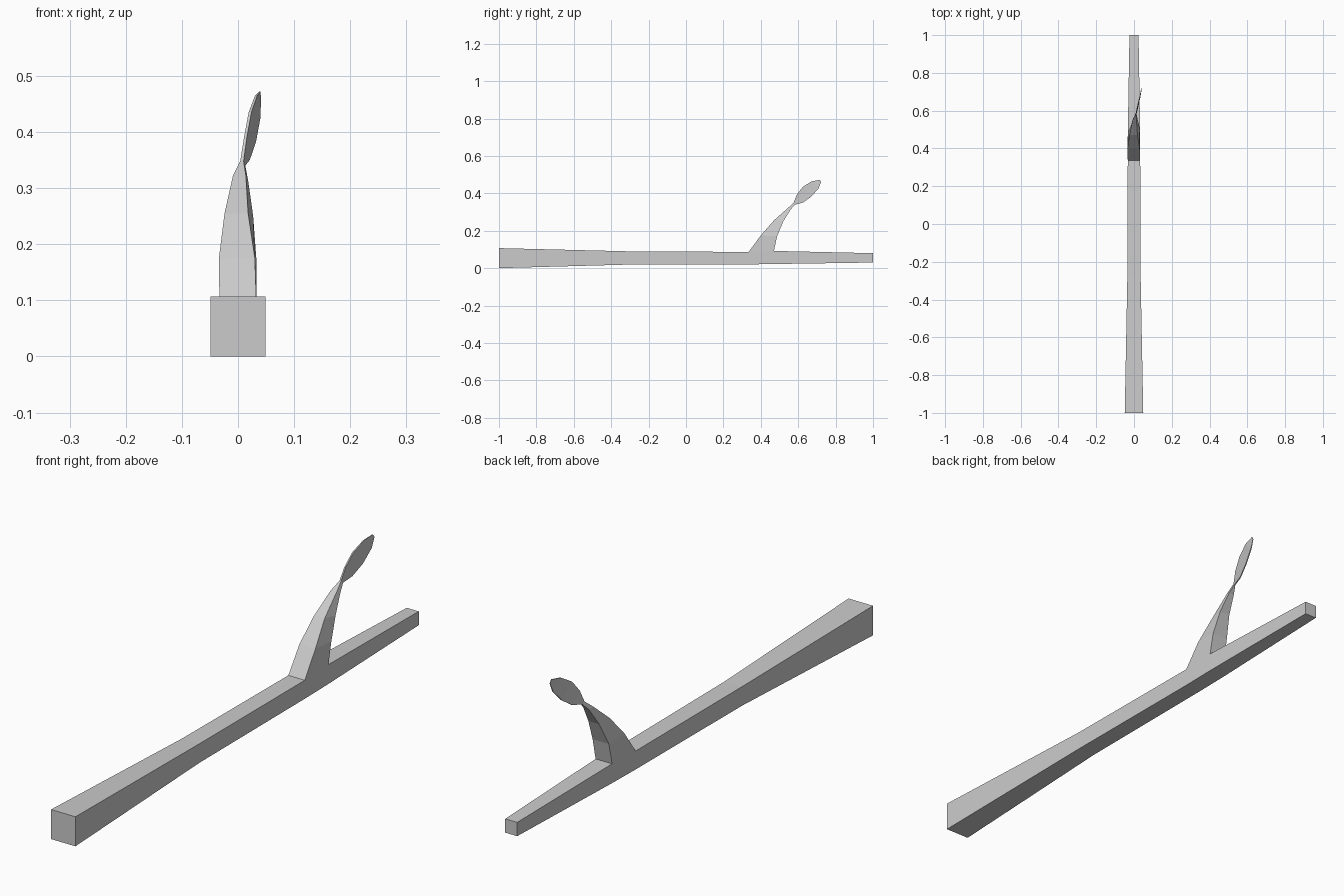
import bpy
import bmesh

cube = bpy.data.objects.get("Cube")
if cube:
    bpy.data.objects.remove(cube, do_unlink=True)

grey = bpy.data.materials.new("plain grey")
grey.use_nodes = True
colour = (0.6, 0.6, 0.6, 1)
grey.diffuse_color = colour
grey.node_tree.nodes["Principled BSDF"].inputs["Base Color"].default_value = colour

bm = bmesh.new()


def ring(points):
    return [bm.verts.new(p) for p in points]


def bridge(a, b, skip=None):
    for i in range(4):
        if i != skip:
            j = (i + 1) % 4
            bm.faces.new((a[i], a[j], b[j], b[i]))


# Tapering square twig: y, half width, bottom, top
stem = [(-1, .049, 0, .107), (-.27, .035, .02, .089), (.335, .033, .02, .087),
        (.47, .033, .022, .092), (1, .024, .03, .08)]
rings = [ring([(-w, y, lo), (w, y, lo), (w, y, hi), (-w, y, hi)])
         for y, w, lo, hi in stem]
TOP = 2
for i in range(len(rings) - 1):
    bridge(rings[i], rings[i + 1], TOP if i == 2 else None)
    if i != 2:
        continue
    # Side shoot grows from the open top of this segment
    a, b = rings[2], rings[3]
    previous = [a[3], a[2], b[2], b[3]]
bm.faces.new(rings[0])
bm.faces.new(rings[-1])

# Shoot narrowing into a thin twisted leaf
# front edge (left x, right x, y, z), back edge (left x, right x, y, z)
shoot = [
    ((-.034, .030, .40, .175), (-.032, .033, .487, .17)),
    ((-.024, .018, .47, .255), (-.016, .027, .52, .25)),
    ((-.009, .014, .545, .322), (-.004, .018, .56, .314)),
    ((.004, .010, .575, .348), (.008, .013, .583, .340)),
    ((.011, .016, .592, .392), (.017, .021, .625, .350)),
    ((.019, .024, .625, .435), (.028, .032, .670, .382)),
    ((.030, .034, .672, .464), (.036, .040, .708, .425)),
    ((.038, .040, .715, .472), (.039, .041, .722, .460)),
]
for (fl, fr, fy, fz), (bl, br, by, bz) in shoot:
    current = ring([(fl, fy, fz), (fr, fy, fz), (br, by, bz), (bl, by, bz)])
    bridge(previous, current)
    previous = current
bm.faces.new(previous)

bmesh.ops.recalc_face_normals(bm, faces=bm.faces)
mesh = bpy.data.meshes.new("twig_with_leaf")
bm.to_mesh(mesh)
bm.free()
mesh.materials.append(grey)
twig = bpy.data.objects.new("twig_with_leaf", mesh)
bpy.context.collection.objects.link(twig)
